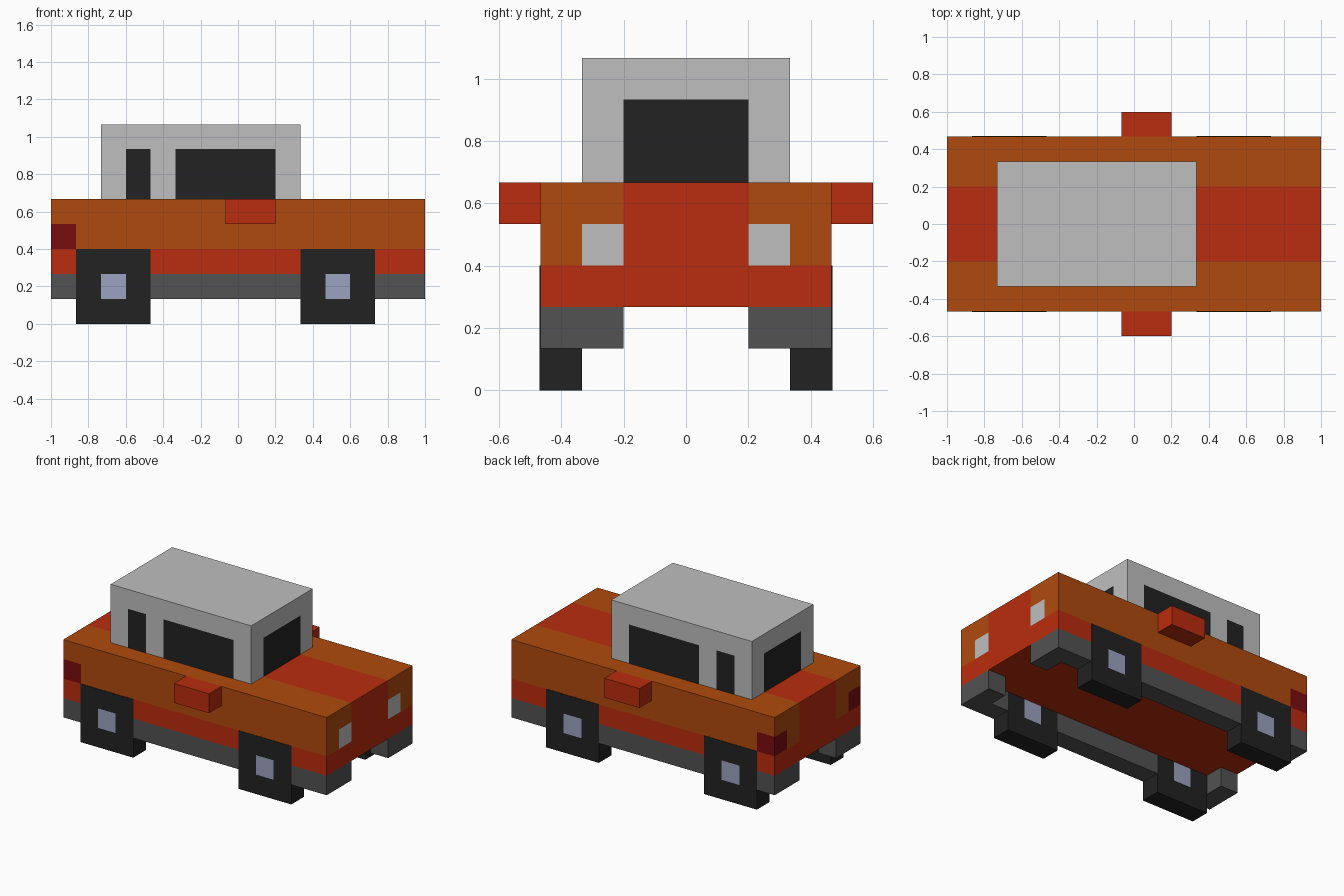
import bpy, bmesh
from mathutils import Vector

cube = bpy.data.objects.get("Cube")
if cube:
    bpy.data.objects.remove(cube, do_unlink=True)

U = 1 / 15  # all sizes below are in blocks of this size


def linear(c):
    c /= 255
    return c / 12.92 if c <= 0.04045 else ((c + 0.055) / 1.055) ** 2.4


def material(name, r, g, b):
    m = bpy.data.materials.new(name)
    col = (linear(r), linear(g), linear(b), 1)
    m.use_nodes = True
    m.diffuse_color = col
    bsdf = m.node_tree.nodes["Principled BSDF"]
    bsdf.inputs["Base Color"].default_value = col
    bsdf.inputs["Roughness"].default_value = 0.8
    return m


ORANGE = material("orange paint", 176, 74, 14)
RED = material("red paint", 186, 44, 14)
SILVER = material("light grey", 191, 191, 191)
BLACK = material("black", 34, 34, 34)
GREY = material("dark grey", 82, 82, 82)
HUB = material("hub blue grey", 154, 162, 192)
TAIL = material("tail light red", 122, 12, 16)


def block(name, x, y, z, mats, cuts=((), (), ()), rule=None):
    """Box over the given ranges, cut along planes, faces coloured by rule(centre, normal)."""
    bm = bmesh.new()
    bmesh.ops.create_cube(bm, size=1)
    for v in bm.verts:
        for i, (lo, hi) in enumerate((x, y, z)):
            v.co[i] = lo if v.co[i] < 0 else hi
    for axis, places in enumerate(cuts):
        n = Vector([float(axis == i) for i in range(3)])
        for p in places:
            bmesh.ops.bisect_plane(bm, geom=bm.verts[:] + bm.edges[:] + bm.faces[:],
                                   plane_co=n * p, plane_no=n)
    bm.normal_update()
    if rule:
        for f in bm.faces:
            f.material_index = mats.index(rule(f.calc_center_median(), f.normal))
    bmesh.ops.scale(bm, vec=(U, U, U), verts=bm.verts)
    mesh = bpy.data.meshes.new(name)
    bm.to_mesh(mesh)
    bm.free()
    for m in mats:
        mesh.materials.append(m)
    ob = bpy.data.objects.new(name, mesh)
    bpy.context.collection.objects.link(ob)
    return ob


# Body: red skirt and centre stripe, orange flanks, lamps at the ends
def body_colour(c, n):
    if n.z < -0.5 or (c.z < 6 and n.z < 0.5):
        return RED
    lamp_height = 6 < c.z < 8
    if n.x > 0.5 and lamp_height and 3 < abs(c.y) < 5:
        return SILVER
    if c.x < -13 and lamp_height and abs(c.y) > 5:
        return TAIL
    return RED if abs(c.y) < 3 else ORANGE


block("body", (-15, 15), (-7, 7), (4, 10), [ORANGE, RED, SILVER, TAIL],
      ((-13,), (-5, -3, 3, 5), (6, 8)), body_colour)


# Cabin: two windows on each long side, one at each end
def cabin_colour(c, n):
    if abs(n.z) > 0.5 or c.z > 14:
        return SILVER
    if abs(n.x) > 0.5:
        return BLACK if abs(c.y) < 3 else SILVER
    return BLACK if -9 < c.x < -7 or -5 < c.x < 3 else SILVER


block("cabin", (-11, 5), (-5, 5), (10, 16), [SILVER, BLACK],
      ((-9, -7, -5, 3), (-3, 3), (14,)), cabin_colour)

for side, s in (("front", -1), ("back", 1)):
    def span(a, b):
        return tuple(sorted((s * a, s * b)))

    # Side mirror
    block("mirror_" + side, (-1, 3), span(7, 9), (8, 10), [RED])

    # Sill along the side, broken by the wheels, with wider end blocks
    for name, x, inner in (("left_bumper", (13, 15), 3), ("left_sill", (11, 13), 5),
                           ("middle_sill", (-7, 5), 5), ("right_bumper", (-15, -13), 3)):
        block(f"{side}_{name}", x, span(inner, 7), (2, 4), [GREY])

    # Square wheels with a hub on both faces
    for end, x0 in (("left", 5), ("right", -13)):
        def wheel_colour(c, n, x0=x0):
            hub = abs(n.y) > 0.5 and x0 + 2 < c.x < x0 + 4 and 2 < c.z < 4
            return HUB if hub else BLACK

        block(f"wheel_{side}_{end}", (x0, x0 + 6), span(5, 7.04), (0, 6), [BLACK, HUB],
              ((x0 + 2, x0 + 4), (), (2, 4)), wheel_colour)
